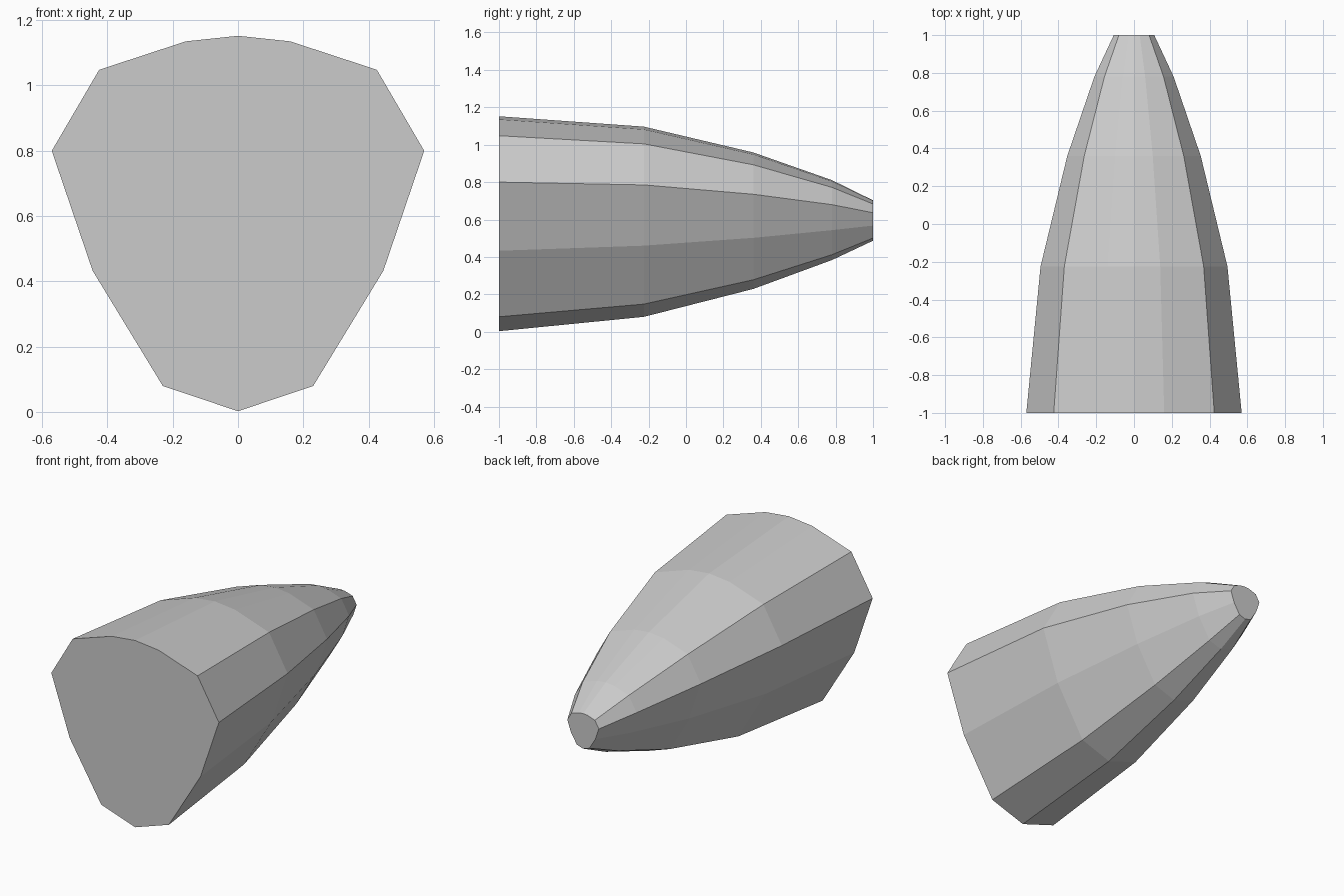
import bpy, bmesh

if "Cube" in bpy.data.objects:
    bpy.data.objects.remove(bpy.data.objects["Cube"])

# Right half of the cross-section (x, z), top to bottom
half = [(0, 1.152), (0.16, 1.135), (0.425, 1.048), (0.57, 0.80),
        (0.445, 0.433), (0.23, 0.08), (0, 0.003)]
profile = half + [(-x, z) for x, z in half[-2:0:-1]]

# Stations along the body: y, width scale, height scale, lift
stations = [(-1.0, 1.0, 1.0, 0.0), (-0.225, 0.868, 0.885, 0.077),
            (0.36, 0.62, 0.635, 0.227), (0.78, 0.368, 0.372, 0.382),
            (1.0, 0.188, 0.188, 0.486)]

# Tapered nose: rings bridged by quads, capped at both ends
bm = bmesh.new()
rings = [[bm.verts.new((x * sx, y, z * sz + lift)) for x, z in profile]
         for y, sx, sz, lift in stations]
n = len(profile)
for a, b in zip(rings, rings[1:]):
    for i in range(n):
        j = (i + 1) % n
        bm.faces.new((a[i], a[j], b[j], b[i]))
bm.faces.new(rings[0])
bm.faces.new(rings[-1])
bmesh.ops.recalc_face_normals(bm, faces=bm.faces)

mesh = bpy.data.meshes.new("tapered_nose")
bm.to_mesh(mesh)
bm.free()
bpy.context.collection.objects.link(bpy.data.objects.new("tapered_nose", mesh))
